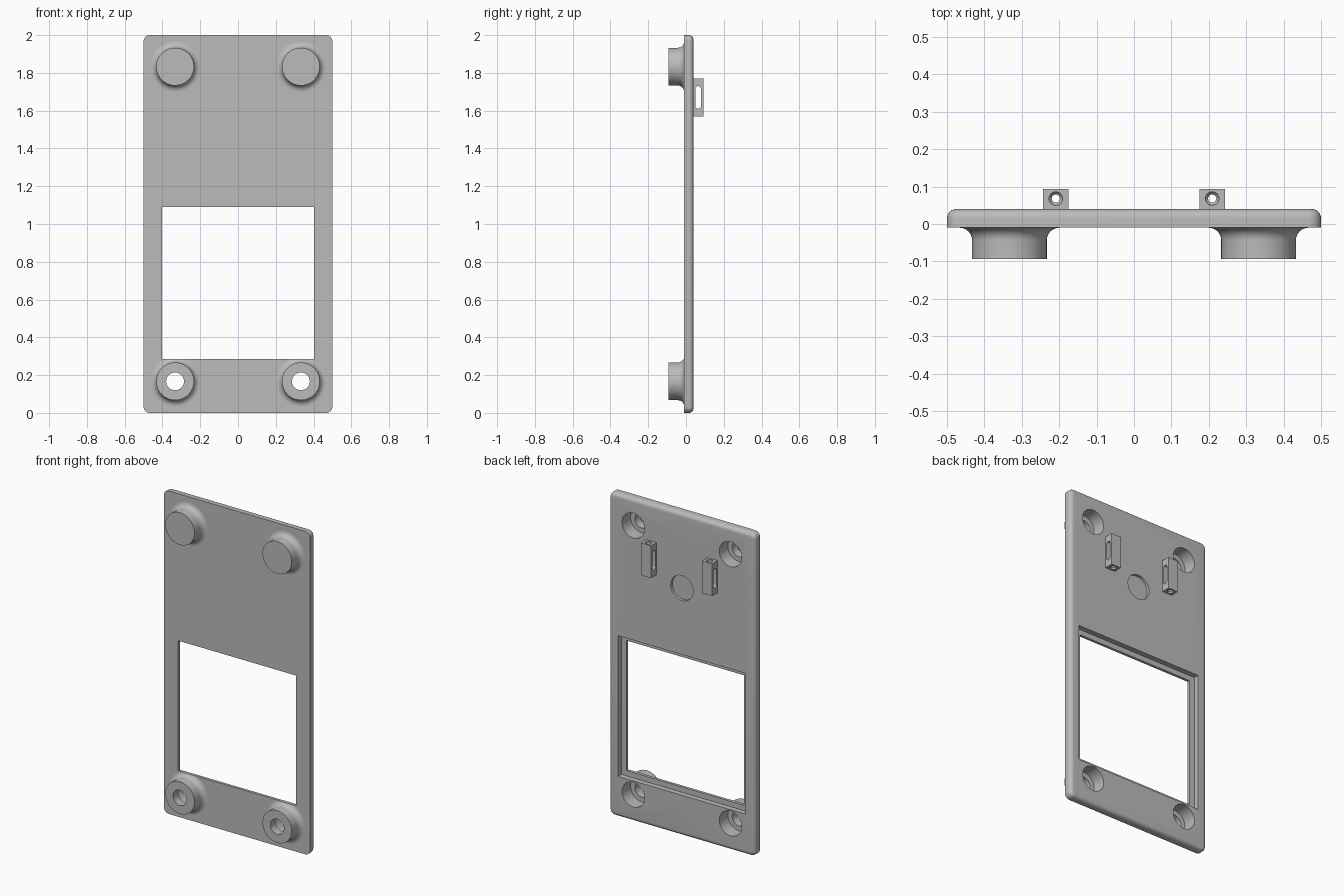
import bpy
import bmesh
import math
from mathutils import Matrix, Vector

cube = bpy.data.objects.get("Cube")
if cube:
    bpy.data.objects.remove(cube, do_unlink=True)

grey = bpy.data.materials.new("plain grey")
grey.use_nodes = True
colour = (0.5, 0.5, 0.5, 1)
grey.diffuse_color = colour
grey.node_tree.nodes["Principled BSDF"].inputs["Base Color"].default_value = colour

FRONT, BACK = -0.01, 0.04
FOOT, TAB_BACK = -0.093, 0.093


def finish(name, bm):
    bmesh.ops.recalc_face_normals(bm, faces=bm.faces)
    mesh = bpy.data.meshes.new(name)
    bm.to_mesh(mesh)
    bm.free()
    mesh.materials.append(grey)
    obj = bpy.data.objects.new(name, mesh)
    bpy.context.collection.objects.link(obj)
    return obj


def box_bm(low, high):
    bm = bmesh.new()
    bmesh.ops.create_cube(bm, size=1)
    low, high = Vector(low), Vector(high)
    bmesh.ops.scale(bm, vec=high - low, verts=bm.verts)
    bmesh.ops.translate(bm, vec=(low + high) / 2, verts=bm.verts)
    return bm


def box(name, low, high):
    return finish(name, box_bm(low, high))


def round_edges(bm, axis, radius, segments=6):
    """Round the edges that run along one axis."""
    edges = [e for e in bm.edges
             if abs((e.verts[0].co - e.verts[1].co).normalized()[axis]) > 0.99]
    bmesh.ops.bevel(bm, geom=edges, offset=radius, segments=segments,
                    profile=0.5, affect='EDGES')


def lathe(name, profile, centre, upright=False, sides=48):
    """Turn (radius, distance) points around the y axis, or z if upright."""
    bm = bmesh.new()
    verts = [bm.verts.new((r, d, 0)) for r, d in profile]
    edges = [bm.edges.new(pair) for pair in zip(verts, verts[1:])]
    bmesh.ops.spin(bm, geom=verts + edges, cent=(0, 0, 0), axis=(0, 1, 0),
                   angle=math.tau, steps=sides)
    bmesh.ops.remove_doubles(bm, verts=bm.verts, dist=1e-5)
    if upright:
        bm.transform(Matrix.Rotation(math.pi / 2, 4, 'X'))
    bmesh.ops.translate(bm, vec=centre, verts=bm.verts)
    return finish(name, bm)


def combine(target, other, operation):
    mod = target.modifiers.new("join", 'BOOLEAN')
    mod.operation = operation
    mod.solver = 'EXACT'
    mod.object = other
    bpy.context.view_layer.objects.active = target
    bpy.ops.object.modifier_apply(modifier=mod.name)
    bpy.data.objects.remove(other, do_unlink=True)


# Plate: rounded outline, with a rounded rim on the back only
bm = box_bm((-0.5, FRONT, 0), (0.5, BACK, 2))
round_edges(bm, 1, 0.033)
rim = [e for e in bm.edges if all(v.co.y > BACK - 1e-4 for v in e.verts)]
bmesh.ops.bevel(bm, geom=rim, offset=0.025, segments=6, profile=0.5, affect='EDGES')
plate = finish("plate", bm)

# Hollow feet with a fillet where they meet the plate
fillet = 0.033
curve = []
for i in range(9):
    a = math.pi / 2 * i / 8
    curve.append((0.1 + fillet * (1 - math.cos(a)),
                  FRONT - fillet * (1 - math.sin(a))))
foot_profile = [(0, FOOT), (0.1, FOOT)] + curve + [(0.133, 0.004), (0, 0.004)]
bore_profile = [(0, -0.2), (0.047, -0.2), (0.047, -0.043),
                (0.077, -0.043), (0.077, 0.1), (0, 0.1)]
corners = [(x, 0, z) for x in (-0.333, 0.333) for z in (0.167, 1.833)]
for corner in corners:
    combine(plate, lathe("foot", foot_profile, corner), 'UNION')
for corner in corners:
    combine(plate, lathe("bore", bore_profile, corner), 'DIFFERENCE')

# Window with a stepped rebate behind it
combine(plate, box("opening", (-0.403, -0.2, 0.285), (0.403, 0.2, 1.09)), 'DIFFERENCE')
combine(plate, box("rebate", (-0.437, 0.007, 0.252), (0.437, 0.2, 1.123)), 'DIFFERENCE')

# Shallow round pocket on the back
pocket = [(0, BACK - 0.017), (0.077, BACK - 0.017), (0.077, 0.1), (0, 0.1)]
combine(plate, lathe("pocket", pocket, (0, 0, 1.535)), 'DIFFERENCE')

# Two slotted tabs on the back, each drilled from end to end
tabs = []
drill = [(0, -0.2), (0.018, -0.2), (0.018, -0.09), (0.011, -0.082),
         (0.011, 0.082), (0.018, 0.09), (0.018, 0.2), (0, 0.2)]
for side, x in (("right", -0.209), ("left", 0.209)):
    tab = box(side + "_tab", (x - 0.034, BACK - 0.003, 1.57), (x + 0.034, TAB_BACK, 1.77))
    combine(tab, lathe("drill", drill, (x, 0.068, 1.67), True, 24), 'DIFFERENCE')
    bm = box_bm((x - 0.1, 0.049, 1.61), (x + 0.1, 0.079, 1.73))
    round_edges(bm, 0, 0.0148)
    combine(tab, finish("slot", bm), 'DIFFERENCE')
    tabs.append(tab)

# Smooth the curves and keep the edges sharp
bpy.ops.object.select_all(action='DESELECT')
for obj in [plate] + tabs:
    obj.select_set(True)
bpy.context.view_layer.objects.active = plate
bpy.ops.object.shade_smooth_by_angle(angle=math.radians(30))
